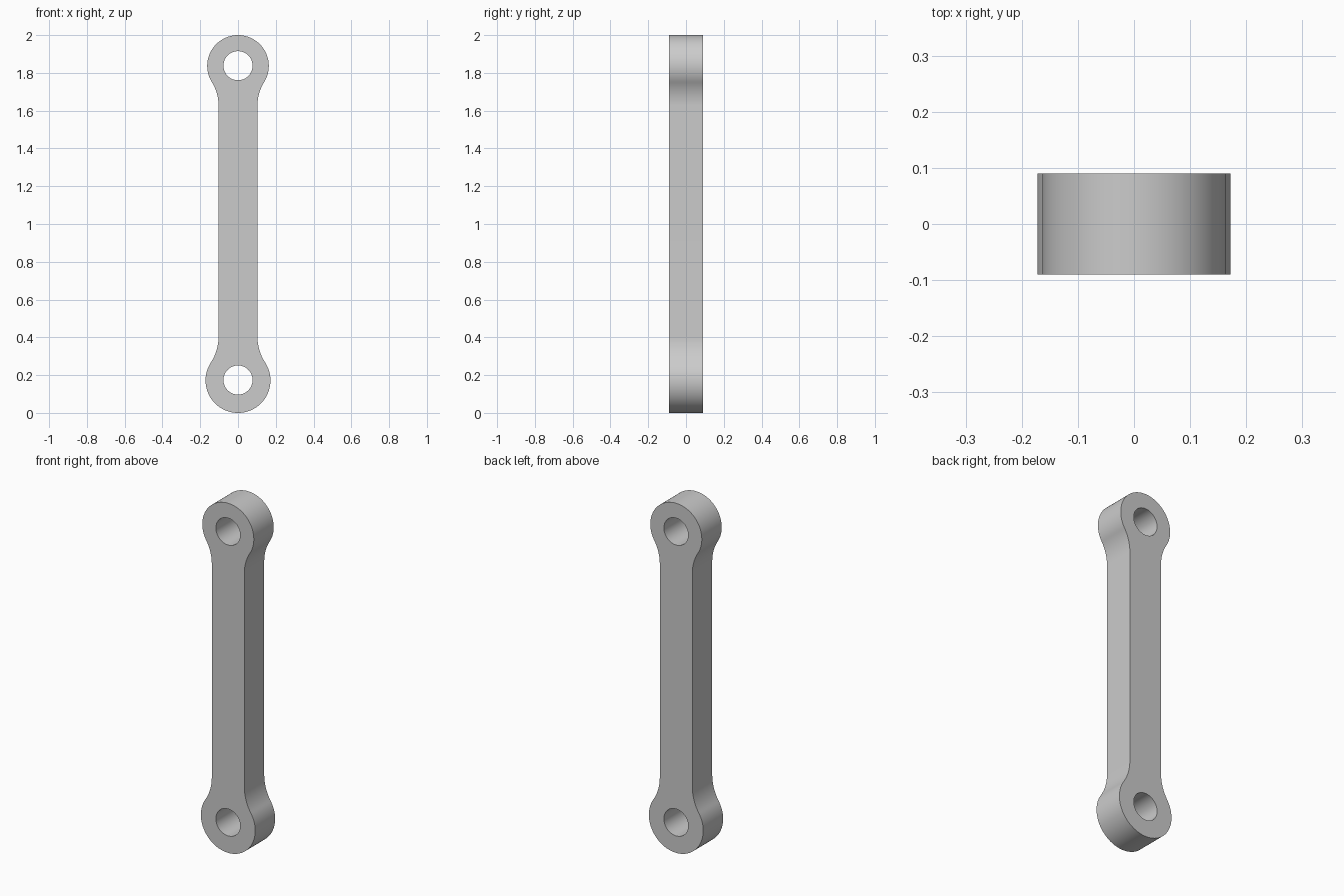
import bpy, bmesh
from math import sin, cos, pi, atan2, radians

cube = bpy.data.objects.get("Cube")
if cube:
    bpy.data.objects.remove(cube)

HALF_WIDTH = 0.103    # shaft
HALF_DEPTH = 0.09
HOLE = 0.077


def arc(cx, cz, r, a0, a1, n):
    return [(cx + r * cos(a0 + (a1 - a0) * i / n),
             cz + r * sin(a0 + (a1 - a0) * i / n)) for i in range(n + 1)]


def eye_half(radius, rise):
    """Right half of an eye centred on the origin, from its tip at the bottom
    up to where the concave fillet meets the shaft."""
    w = HALF_WIDTH
    fillet = (w * w + rise * rise - radius * radius) / (2 * (radius - w))
    a = atan2(rise, w + fillet)
    return (arc(0, 0, radius, -pi / 2, a, 36)
            + arc(w + fillet, rise, fillet, pi + a, pi, 14)[1:])


# Outline: lower eye, shaft and slightly smaller upper eye
LOW, HIGH = 0.172, 1.837
lower = [(x, LOW + z) for x, z in eye_half(0.172, 0.232)]
upper = [(x, HIGH - z) for x, z in eye_half(0.163, 0.21)]
right = lower + upper[::-1]
outline = right + [(-x, z) for x, z in right[-2:0:-1]]
holes = [arc(0, z, HOLE, 0, 2 * pi, 64)[:-1] for z in (LOW + 0.002, HIGH + 0.001)]

# Filled profile with two pin holes, extruded through the depth
curve = bpy.data.curves.new("link_profile", "CURVE")
curve.dimensions = "2D"
curve.fill_mode = "BOTH"
curve.extrude = HALF_DEPTH
for loop in [outline] + holes:
    spline = curve.splines.new("POLY")
    spline.points.add(len(loop) - 1)
    for point, (x, z) in zip(spline.points, loop):
        point.co = (x, z, 0, 1)
    spline.use_cyclic_u = True

link = bpy.data.objects.new("connecting_link", curve)
bpy.context.collection.objects.link(link)
link.rotation_euler.x = radians(90)
bpy.ops.object.select_all(action="DESELECT")
link.select_set(True)
bpy.context.view_layer.objects.active = link
bpy.ops.object.convert(target="MESH")
bpy.ops.object.transform_apply(location=False, rotation=True, scale=False)

# Weld the caps to the walls
bm = bmesh.new()
bm.from_mesh(link.data)
bmesh.ops.remove_doubles(bm, verts=bm.verts, dist=0.0001)
bmesh.ops.recalc_face_normals(bm, faces=bm.faces)
bm.to_mesh(link.data)
bm.free()
bpy.ops.object.shade_smooth_by_angle(angle=radians(30))

# Plain grey metal
COLOUR = (0.6, 0.6, 0.6, 1)
grey = bpy.data.materials.new("grey_metal")
grey.use_nodes = True
grey.diffuse_color = COLOUR
grey.node_tree.nodes["Principled BSDF"].inputs["Base Color"].default_value = COLOUR
link.data.materials.clear()
link.data.materials.append(grey)
